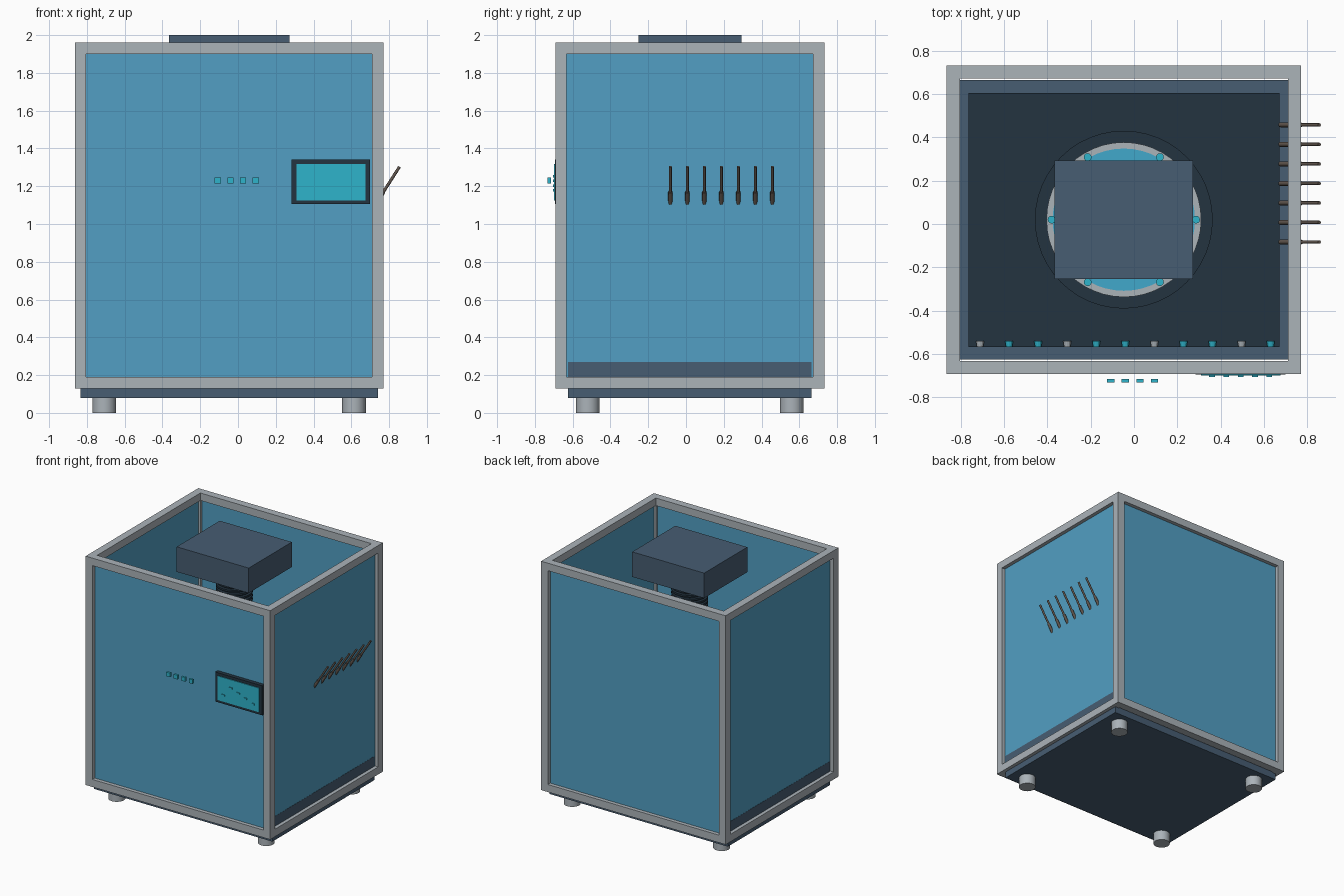
import bpy, bmesh, math
from mathutils import Matrix, Vector

if "Cube" in bpy.data.objects:
    bpy.data.objects.remove(bpy.data.objects["Cube"])


def material(name, hex_code):
    rgb = [int(hex_code[i:i + 2], 16) / 255 for i in (0, 2, 4)]
    lin = [c / 12.92 if c < 0.04 else ((c + 0.055) / 1.055) ** 2.4 for c in rgb]
    m = bpy.data.materials.new(name)
    m.use_nodes = True
    m.diffuse_color = (*lin, 1)
    m.node_tree.nodes["Principled BSDF"].inputs["Base Color"].default_value = (*lin, 1)
    return m


silver = material("silver", "ABB3B9")
blue = material("panel blue", "529FC3")
slate = material("slate", "475D72")
dark = material("dark navy", "233440")
teal = material("teal", "2FB3CB")
liquid = material("liquid blue", "41A8CB")
bronze = material("dark bronze", "62574F")

CX, CY = -0.047, 0.02          # centre of the cabinet
HX, HY = 0.8165, 0.712         # half width and depth of the frame
Z0, Z1, BAR = 0.13, 1.96, 0.06


def finish(name, bm, mat, smooth=False):
    me = bpy.data.meshes.new(name)
    bm.to_mesh(me)
    bm.free()
    me.materials.append(mat)
    ob = bpy.data.objects.new(name, me)
    bpy.context.collection.objects.link(ob)
    if smooth:
        bpy.ops.object.select_all(action="DESELECT")
        ob.select_set(True)
        bpy.context.view_layer.objects.active = ob
        bpy.ops.object.shade_smooth_by_angle(angle=math.radians(40))
    return ob


def add_box(bm, centre, size):
    bmesh.ops.create_cube(bm, size=1, matrix=Matrix.Translation(centre) @ Matrix.Diagonal((*size, 1)))


def add_rod(bm, a, b, r1, r2=None, sides=24):
    a, b = Vector(a), Vector(b)
    turn = (b - a).to_track_quat("Z", "Y").to_matrix().to_4x4()
    bmesh.ops.create_cone(bm, cap_ends=True, segments=sides, radius1=r1,
                          radius2=r1 if r2 is None else r2, depth=(b - a).length,
                          matrix=Matrix.Translation((a + b) / 2) @ turn)


def boxes(name, mat, items):
    bm = bmesh.new()
    for centre, size in items:
        add_box(bm, centre, size)
    return finish(name, bm, mat)


def cylinder(name, mat, r, z0, z1, sides=48):
    bm = bmesh.new()
    add_rod(bm, (CX, CY, z0), (CX, CY, z1), r, sides=sides)
    return finish(name, bm, mat, True)


# Open frame: four posts, with rails at top and bottom
mid, height = (Z0 + Z1) / 2, Z1 - Z0
px, py = HX - BAR / 2, HY - BAR / 2
bars = [((CX + sx * px, CY + sy * py, mid), (BAR, BAR, height)) for sx in (-1, 1) for sy in (-1, 1)]
for z in (Z0 + BAR / 2, Z1 - BAR / 2):
    for s in (-1, 1):
        bars.append(((CX, CY + s * py, z), (2 * (HX - BAR), BAR, BAR)))
        bars.append(((CX + s * px, CY, z), (BAR, 2 * (HY - BAR), BAR)))
boxes("frame", silver, bars)

# Wall panels set into the middle of the bars
opening = height - 2 * BAR
for name, s in (("front", -1), ("back", 1)):
    boxes(name + "_panel", blue, [((CX, CY + s * (HY - 0.036), mid), (2 * (HX - BAR), 0.012, opening))])
for name, s in (("right", -1), ("left", 1)):
    boxes(name + "_panel", blue, [((CX + s * (HX - 0.036), CY, mid), (0.012, 2 * (HY - BAR), opening))])

# Base, deck and feet
boxes("base", slate, [((CX, CY, 0.175), (1.576, 1.288, 0.19))])
boxes("deck", dark, [((CX, CY - 0.002, 0.285), (1.434, 1.172, 0.03))])
bm = bmesh.new()
for sx in (-1, 1):
    for sy in (-1, 1):
        x, y = CX + sx * 0.661, CY + sy * 0.54
        add_rod(bm, (x, y, 0), (x, y, 0.09), 0.0625, sides=16)
finish("feet", bm, silver, True)

# Vessel with collar, liquid and six studs
cylinder("vessel_collar", dark, 0.41, 0.29, 0.34)
cylinder("vessel_wall", silver, 0.357, 0.33, 0.8)
cylinder("liquid_surface", liquid, 0.328, 0.78, 0.805)
bm = bmesh.new()
for i in range(6):
    a = math.radians(60 * i)
    x, y = CX + 0.333 * math.cos(a), CY + 0.333 * math.sin(a)
    add_rod(bm, (x, y, 0.78), (x, y, 0.83), 0.018, sides=12)
finish("vessel_studs", bm, teal, True)

# Motor head on a finned column
boxes("motor_head", slate, [((CX, CY, 1.9), (0.637, 0.545, 0.2))])
cylinder("drive_column", dark, 0.11, 0.8, 1.8, 32)
bm = bmesh.new()
for i in range(16):
    z = 1.785 - i * 0.03
    add_rod(bm, (CX, CY, z - 0.015), (CX, CY, z), 0.134, sides=32)
finish("column_fins", bm, dark, True)

# Row of small tapered markers at the front edge of the deck
for name, mat, grey in (("grey_markers", silver, True), ("teal_markers", teal, False)):
    bm = bmesh.new()
    for i in range(11):
        if (i % 3 == 0) == grey:
            x = CX - 0.663 + i * 0.134
            add_rod(bm, (x, -0.54, 0.315), (x, -0.568, 0.315), 0.019, 0.014, 12)
    finish(name, bm, mat)

# Slanted levers through the left wall
bm = bmesh.new()
foot, joint, tip = (0.675, 1.02), (0.77, 1.17), (0.855, 1.303)
for i in range(7):
    y = -0.083 + i * 0.09
    add_rod(bm, (foot[0], y, foot[1]), (joint[0], y, joint[1]), 0.011, sides=12)
    add_rod(bm, (joint[0], y, joint[1]), (tip[0], y, tip[1]), 0.008, sides=12)
finish("levers", bm, bronze, True)

# Control display and push buttons on the front
boxes("display_bezel", dark, [((0.492, -0.676, 1.223), (0.415, 0.034, 0.236))])
boxes("display_screen", teal, [((0.492, -0.694, 1.222), (0.365, 0.01, 0.193))])
heights = (1.178, 1.252, 1.228, 1.203, 1.178)
boxes("display_marks", teal, [((0.36 + i * 0.066, -0.701, z), (0.026, 0.008, 0.013))
                              for i, z in enumerate(heights)])
boxes("push_buttons", teal, [((-0.107 + i * 0.067, -0.723, 1.23), (0.033, 0.018, 0.033))
                             for i in range(4)])
